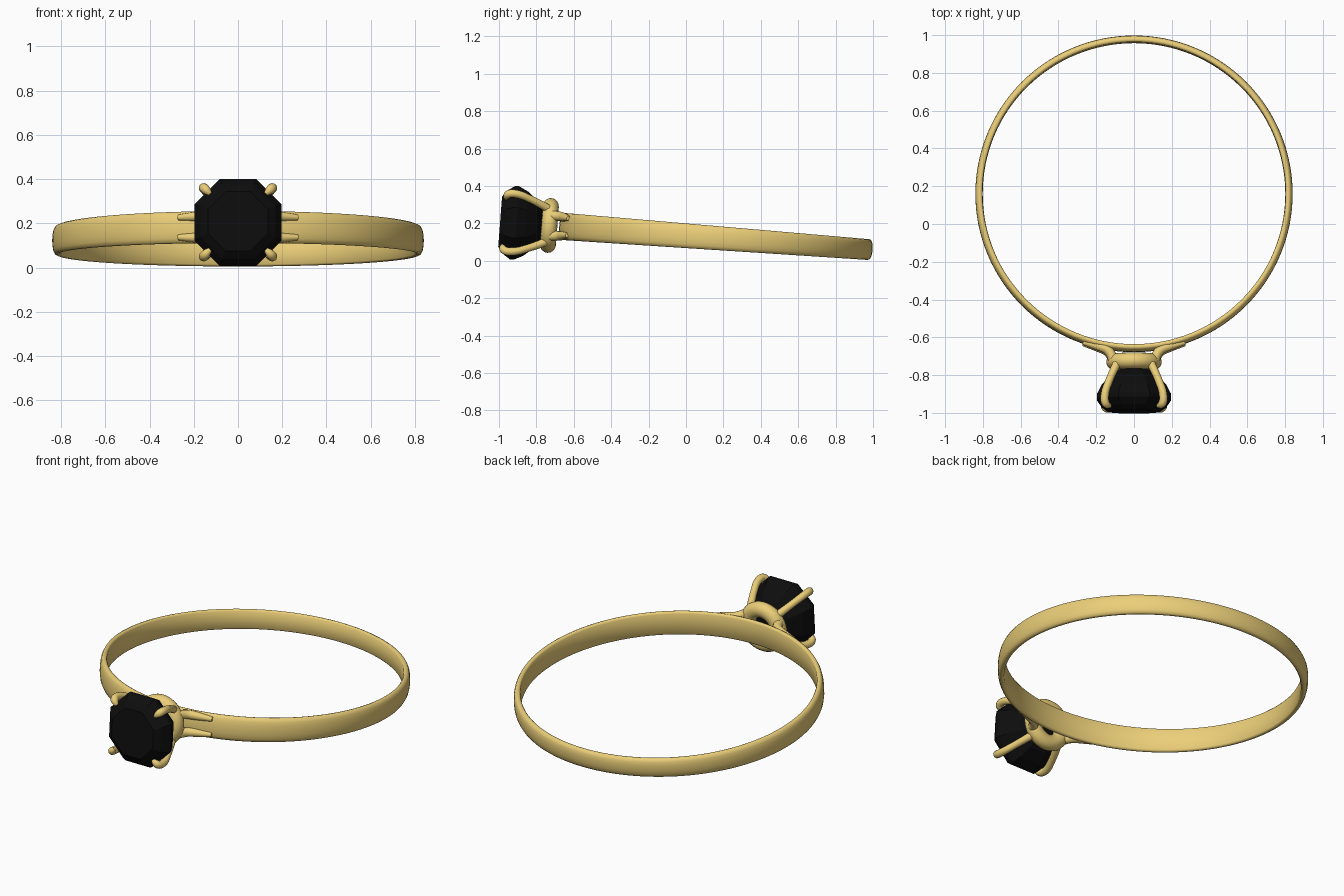
import bpy, bmesh
from math import sin, cos, pi, atan, radians
from mathutils import Matrix

if "Cube" in bpy.data.objects:
    bpy.data.objects.remove(bpy.data.objects["Cube"])

# Whole ring leans slightly: local frame has the band in XY and the stone along -y
TILT = Matrix.Translation((0, 0.16, 0.122)) @ Matrix.Rotation(-atan(0.0756), 4, 'X')


def material(name, color):
    m = bpy.data.materials.new(name)
    m.diffuse_color = color
    m.use_nodes = True
    m.node_tree.nodes["Principled BSDF"].inputs["Base Color"].default_value = m.diffuse_color
    return m


GOLD = material("gold", (0.83, 0.62, 0.19, 1))
BLACK = material("black_stone", (0.004, 0.004, 0.004, 1))


def finish(obj, mat, smooth=True):
    obj.data.transform(TILT)
    obj.data.materials.clear()
    obj.data.materials.append(mat)
    for o in bpy.context.selected_objects:
        o.select_set(False)
    obj.select_set(True)
    bpy.context.view_layer.objects.active = obj
    if smooth:
        bpy.ops.object.shade_smooth_by_angle(angle=radians(50))


def loft(name, rings, mat, loop=False, caps=False, smooth=True):
    """Skin a list of closed point rings."""
    bm = bmesh.new()
    vs = [[bm.verts.new(p) for p in ring] for ring in rings]
    n = len(vs[0])
    for i in range(len(vs) if loop else len(vs) - 1):
        a, b = vs[i], vs[(i + 1) % len(vs)]
        for j in range(n):
            k = (j + 1) % n
            bm.faces.new((a[j], a[k], b[k], b[j]))
    if caps:
        bm.faces.new(vs[0])
        bm.faces.new(vs[-1])
    bmesh.ops.recalc_face_normals(bm, faces=bm.faces)
    me = bpy.data.meshes.new(name)
    bm.to_mesh(me)
    bm.free()
    obj = bpy.data.objects.new(name, me)
    bpy.context.collection.objects.link(obj)
    finish(obj, mat, smooth)
    return obj


def turned(r, d, n, offset=0):
    """Ring of n points around the stone axis at distance d from band centre."""
    return [(r * sin(offset + 2 * pi * i / n), -d, r * cos(offset + 2 * pi * i / n))
            for i in range(n)]


def tube(name, pts, radius, scales):
    """Smooth tapered wire through control points."""
    cu = bpy.data.curves.new(name, 'CURVE')
    cu.dimensions = '3D'
    cu.bevel_depth = radius
    cu.bevel_resolution = 4
    cu.use_fill_caps = True
    sp = cu.splines.new('NURBS')
    sp.points.add(len(pts) - 1)
    for p, co, s in zip(sp.points, pts, scales):
        p.co = (*co, 1)
        p.radius = s
    sp.order_u = 3
    sp.use_endpoint_u = True
    sp.resolution_u = 6
    obj = bpy.data.objects.new(name, cu)
    bpy.context.collection.objects.link(obj)
    for o in bpy.context.selected_objects:
        o.select_set(False)
    obj.select_set(True)
    bpy.context.view_layer.objects.active = obj
    bpy.ops.object.convert(target='MESH')
    finish(bpy.context.view_layer.objects.active, GOLD)


# Band: rounded section, wider at the stone than at the back
section = [(0.803, -0.85), (0.801, 0), (0.803, 0.85), (0.808, 0.96), (0.818, 1),
           (0.828, 0.93), (0.835, 0.7), (0.839, 0.35), (0.84, 0),
           (0.839, -0.35), (0.835, -0.7), (0.828, -0.93), (0.818, -1), (0.808, -0.96)]
band = []
for i in range(128):
    a = 2 * pi * i / 128
    h = 0.064 - 0.0085 * sin(a)
    band.append([(r * cos(a), r * sin(a), h * z) for r, z in section])
loft("band", band, GOLD, loop=True)

# Collar under the stone
collar = [turned(0.102 + 0.045 * cos(t), 0.893 + 0.043 * sin(t), 48)
          for t in [2 * pi * i / 16 for i in range(16)]]
loft("collar", collar, GOLD, loop=True)

# Step-cut octagonal stone (apothem, distance)
cut = [(0.135, 1.157), (0.17, 1.13), (0.197, 1.09), (0.197, 1.07),
       (0.172, 1.02), (0.125, 0.965), (0.055, 0.922)]
loft("stone", [turned(r / cos(pi / 8), d, 8, pi / 8) for r, d in cut],
     BLACK, caps=True, smooth=False)

# Prongs on the diagonals, and split shoulders joining band to collar
prong = [(0.115, 0.89), (0.15, 0.94), (0.185, 1.00), (0.217, 1.06),
         (0.222, 1.115), (0.20, 1.135), (0.178, 1.135)]
shoulder = [(0.27, 0.792, 0.045), (0.19, 0.812, 0.048),
            (0.125, 0.835, 0.052), (0.11, 0.885, 0.055)]
k = 2 ** -0.5
for sx in (-1, 1):
    for sz in (-1, 1):
        tag = ("left" if sx < 0 else "right") + ("_lower" if sz < 0 else "_upper")
        tube("prong_" + tag, [(sx * r * k, -d, sz * r * k) for r, d in prong],
             0.021, (1.1, 1, 0.95, 1, 1.05, 1, 0.5))
        tube("shoulder_" + tag, [(sx * x, -d, sz * z) for x, d, z in shoulder],
             0.026, (0.5, 0.9, 1, 1))
